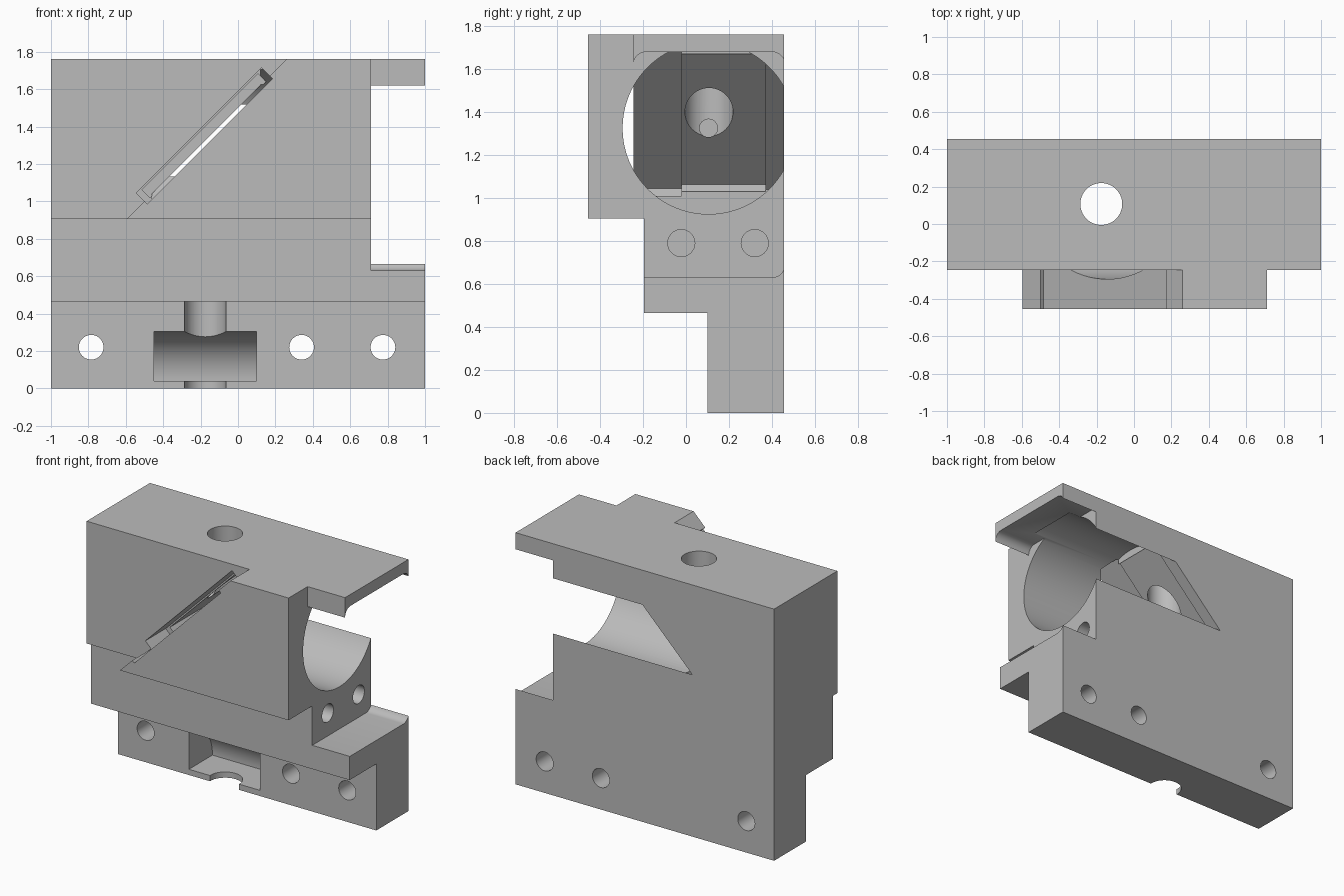
import bpy, bmesh, math
from mathutils import Vector

cube = bpy.data.objects.get("Cube")
if cube:
    bpy.data.objects.remove(cube, do_unlink=True)

grey = bpy.data.materials.new("machined grey")
grey.use_nodes = True
COLOUR = (0.5, 0.5, 0.5, 1)
grey.diffuse_color = COLOUR
grey.node_tree.nodes["Principled BSDF"].inputs["Base Color"].default_value = COLOUR


def prism(name, points, axis, lo, hi):
    """Extrude a 2D profile along an axis; points are the other two coordinates in order."""
    bm = bmesh.new()

    def place(p, h):
        c = list(p)
        c.insert("xyz".index(axis), h)
        return Vector(c)

    face = bm.faces.new([bm.verts.new(place(p, lo)) for p in points])
    out = bmesh.ops.extrude_face_region(bm, geom=[face])
    shift = place((0, 0), hi - lo)
    verts = [g for g in out["geom"] if isinstance(g, bmesh.types.BMVert)]
    bmesh.ops.translate(bm, vec=shift, verts=verts)
    bmesh.ops.recalc_face_normals(bm, faces=bm.faces)
    mesh = bpy.data.meshes.new(name)
    bm.to_mesh(mesh)
    bm.free()
    mesh.materials.append(grey)
    obj = bpy.data.objects.new(name, mesh)
    bpy.context.collection.objects.link(obj)
    return obj


def rect(a0, b0, a1, b1):
    return [(a0, b0), (a1, b0), (a1, b1), (a0, b1)]


def arc(a, b, r, start, end, n):
    return [(a + r * math.cos(math.radians(start + (end - start) * i / n)),
             b + r * math.sin(math.radians(start + (end - start) * i / n))) for i in range(n + 1)]


def circle(a, b, r, n=64):
    return arc(a, b, r, 0, 360, n)[:-1]


def rounded(a0, b0, a1, b1, r):
    return (arc(a1 - r, b1 - r, r, 0, 90, 8) + arc(a0 + r, b1 - r, r, 90, 180, 8)
            + arc(a0 + r, b0 + r, r, 180, 270, 8) + arc(a1 - r, b0 + r, r, 270, 360, 8))


def diagonal(s0, s1, d0, d1):
    """Rectangle at 45 degrees in x-z, with s = x + z and d = x - z."""
    return [((s + d) / 2, (s - d) / 2) for s, d in rect(s0, d0, s1, d1)]


def combine(target, cutter, operation="DIFFERENCE"):
    mod = target.modifiers.new("cut", "BOOLEAN")
    mod.operation = operation
    mod.solver = "EXACT"
    mod.object = cutter
    bpy.context.view_layer.objects.active = target
    bpy.ops.object.modifier_apply(modifier=mod.name)
    bpy.data.objects.remove(cutter, do_unlink=True)


# stepped block
FRONT, STEP, LOW, BACK, TOP = -0.455, -0.195, 0.1, 0.455, 1.76
FACE = -0.245
body = prism("mirror_mount_block", [(LOW, 0), (BACK, 0), (BACK, TOP), (FRONT, TOP), (FRONT, 0.905),
                                    (STEP, 0.905), (STEP, 0.465), (LOW, 0.465)], "x", -1, 1)

# front wedge: set back the face beyond the diagonal and at the open end
combine(body, prism("wedge_cut", [(-1.1, 0.4), (0.5, 2.0), (-1.1, 2.0)], "y", -1, FACE))
combine(body, prism("end_cut", rect(0.71, FACE, 1.1, -1), "z", 0.6, 2))

# rounded pocket at the open end
combine(body, prism("end_pocket", rounded(FACE, 0.63, 0.46, 1.68, 0.06), "x", 0.71, 1.1))

# main bore ending on the diagonal mirror seat
bore = prism("bore", circle(0.105, 1.325, 0.4, 96), "x", -0.9, 0.9)
limit = prism("bore_limit", [(0.8, 0.5), (-0.46, 0.5), (-0.46, 1.04), (0.12, 1.62),
                             (0.12, 2), (0.8, 2)], "y", -1, 1)
combine(bore, limit, "INTERSECT")
combine(body, bore)

# two-step mirror slot along the diagonal
combine(body, prism("outer_slot", diagonal(0.5, 1.84, -1.59, -1.47), "y", -0.6, -0.02))
combine(body, prism("inner_slot", diagonal(0.55, 1.79, -1.575, -1.49), "y", -0.6, 0.37))

# curved recess in the lower front
quarter = [(LOW - 0.1, 0.04)] + [(LOW - 0.1, 0.305)] + arc(LOW, 0.045, 0.26, 90, 0, 24) + [(LOW + 0.26, 0.04)]
combine(body, prism("recess", quarter, "x", -0.45, 0.1))

# vertical light hole and small blind hole behind the mirror
combine(body, prism("light_hole", circle(-0.175, 0.107, 0.112), "z", -0.1, 2))
combine(body, prism("pin_hole", circle(0.105, 1.325, 0.042, 32), "x", -0.5, -0.2))

# bolt holes: through the foot and into the pocket wall
for x in (-0.785, 0.34, 0.775):
    combine(body, prism("foot_hole", circle(x, 0.22, 0.066, 40), "y", -0.1, 0.6))
for y in (-0.022, 0.32):
    combine(body, prism("wall_hole", circle(y, 0.79, 0.063, 40), "x", 0.3, 0.8))

# smooth curved faces, sharp edges kept
bpy.ops.object.select_all(action="DESELECT")
body.select_set(True)
bpy.context.view_layer.objects.active = body
bpy.ops.object.shade_smooth_by_angle(angle=math.radians(30))
